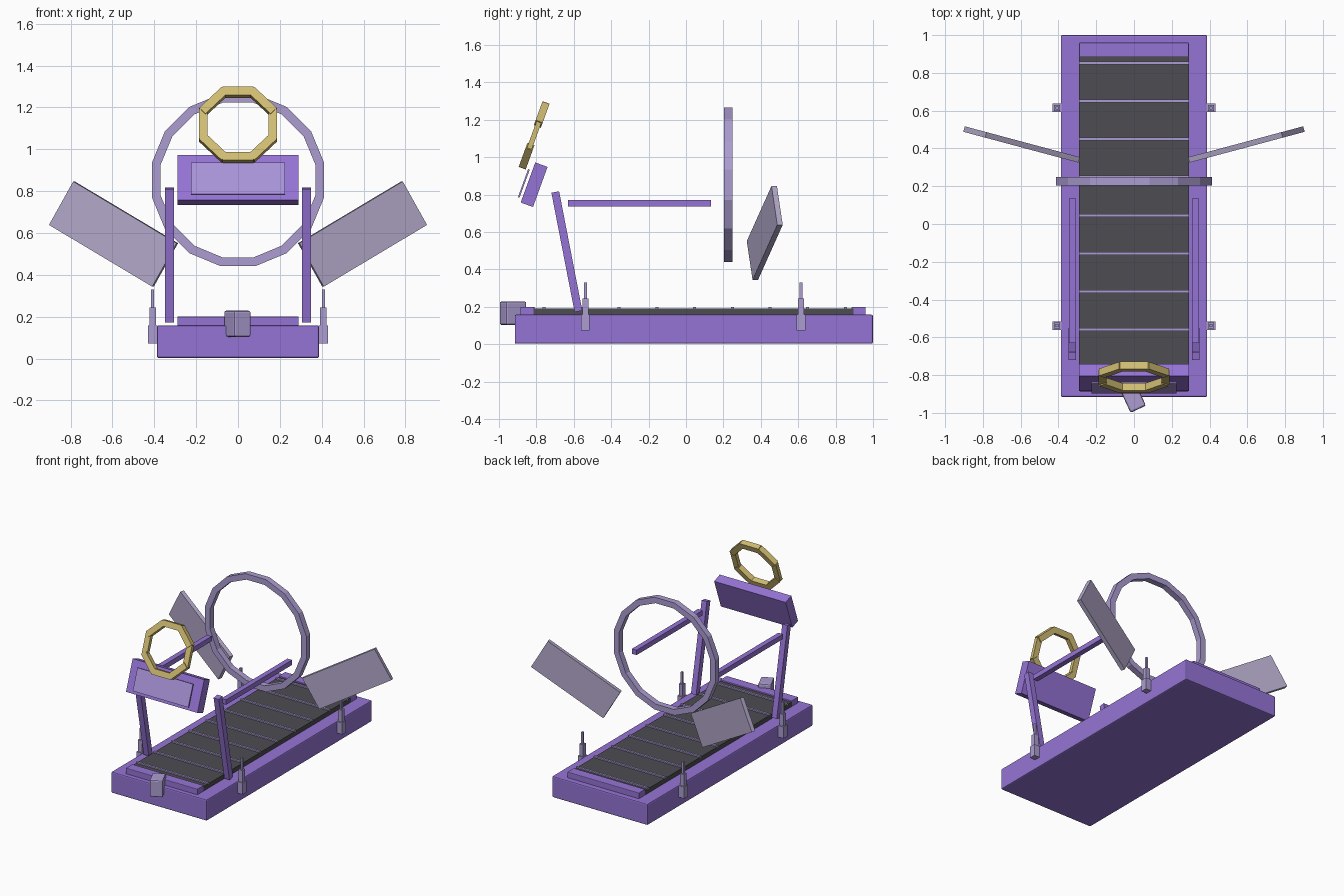
import bpy, bmesh
from math import radians, pi
from mathutils import Matrix, Vector

cube = bpy.data.objects.get("Cube")
if cube:
    bpy.data.objects.remove(cube, do_unlink=True)


def material(name, rgb):
    linear = [((c / 255 + 0.055) / 1.055) ** 2.4 for c in rgb]
    mat = bpy.data.materials.new(name)
    mat.use_nodes = True
    mat.diffuse_color = (*linear, 1)
    mat.node_tree.nodes["Principled BSDF"].inputs["Base Color"].default_value = (*linear, 1)
    return mat


purple = material("purple", (150, 116, 214))
lavender = material("lavender", (172, 157, 209))
pale = material("pale_lavender", (178, 167, 200))
screen_tint = material("screen_lavender", (168, 148, 216))
charcoal = material("charcoal", (76, 76, 82))
gold = material("gold", (210, 189, 115))


def finish(name, bm, mat, bevel=0):
    mesh = bpy.data.meshes.new(name)
    bm.to_mesh(mesh)
    bm.free()
    obj = bpy.data.objects.new(name, mesh)
    mesh.materials.append(mat)
    bpy.context.collection.objects.link(obj)
    if bevel:
        mod = obj.modifiers.new("soft_edges", "BEVEL")
        mod.width = bevel
        mod.segments = 2
    return obj


def box(name, size, mat, matrix, bevel=0):
    bm = bmesh.new()
    bmesh.ops.create_cube(bm, size=1, matrix=matrix @ Matrix.Diagonal((*size, 1)))
    return finish(name, bm, mat, bevel)


def at(x, y, z, rx=0, ry=0, rz=0):
    turn = Matrix.Identity(4)
    for angle, axis in ((rz, "Z"), (ry, "Y"), (rx, "X")):
        turn = turn @ Matrix.Rotation(radians(angle), 4, axis)
    return Matrix.Translation((x, y, z)) @ turn


# Deck with belt, end blocks and slats
box("deck", (0.775, 1.915, 0.155), purple, at(0, 0.042, 0.0805), 0.008)
box("belt", (0.58, 1.71, 0.035), charcoal, at(0, 0.04, 0.173))
box("front_end_block", (0.58, 0.075, 0.05), purple, at(0, -0.848, 0.175), 0.004)
box("back_end_block", (0.58, 0.075, 0.05), purple, at(0, 0.923, 0.175), 0.004)
for i in range(9):
    box(f"belt_slat_{i + 1}", (0.58, 0.016, 0.012), lavender, at(0, -0.76 + i * 0.2015, 0.194))

# Handrails, angled side panels and corner posts, on both sides
for side, s in (("left", 1), ("right", -1)):
    box(f"{side}_upright", (0.042, 0.042, 0.65), purple, at(s * 0.327, -0.637, 0.495, rx=11))
    box(f"{side}_handrail", (0.038, 0.765, 0.036), purple, at(s * 0.326, -0.248, 0.754))
    box(f"{side}_panel", (0.59, 0.03, 0.24), pale, at(s * 0.595, 0.421, 0.595, ry=-30 * s, rz=15 * s))
    for end, y in (("front", -0.538), ("back", 0.615)):
        for part, width, low, high in (("foot", 0.046, 0.073, 0.158),
                                       ("sleeve", 0.032, 0.158, 0.245),
                                       ("rod", 0.015, 0.245, 0.33)):
            box(f"{end}_{side}_post_{part}", (width, width, high - low), lavender,
                at(s * 0.408, y, (low + high) / 2))

# Tilted console and its floating screen
box("console", (0.58, 0.07, 0.228), purple, at(0, -0.812, 0.853, rx=-20))
box("screen", (0.45, 0.009, 0.16), screen_tint, at(0, -0.867, 0.86, rx=-20))

# Turned block on the front edge of the deck
box("front_emitter", (0.09, 0.122, 0.125), lavender, at(-0.003, -0.925, 0.166, rz=25), 0.01)

# Eight-sided gold ring above the console
tilt = at(0, -0.812, 1.117, rx=-20)
for i in range(8):
    depth = 0.027 if i in (2, 6) else 0.04
    local = Matrix.Rotation(i * pi / 4, 4, "Y") @ Matrix.Translation((0, 0, 0.166))
    box(f"gold_ring_segment_{i + 1}", (0.15, depth, 0.042), gold, tilt @ local)

# Large upright hoop: a square section swept in sixteen steps
bm = bmesh.new()
section = [bm.verts.new(Vector((r, y, 0))) for r, y in
           ((0.377, -0.022), (0.42, -0.022), (0.42, 0.022), (0.377, 0.022))]
edges = [bm.edges.new((section[i], section[(i + 1) % 4])) for i in range(4)]
bmesh.ops.spin(bm, geom=section + edges, cent=(0, 0, 0), axis=(0, 1, 0),
               angle=2 * pi, steps=16)
bmesh.ops.remove_doubles(bm, verts=bm.verts[:], dist=0.0005)
bmesh.ops.recalc_face_normals(bm, faces=bm.faces[:])
bm.transform(at(0, 0.226, 0.853, ry=11.25))
finish("large_hoop", bm, lavender)
